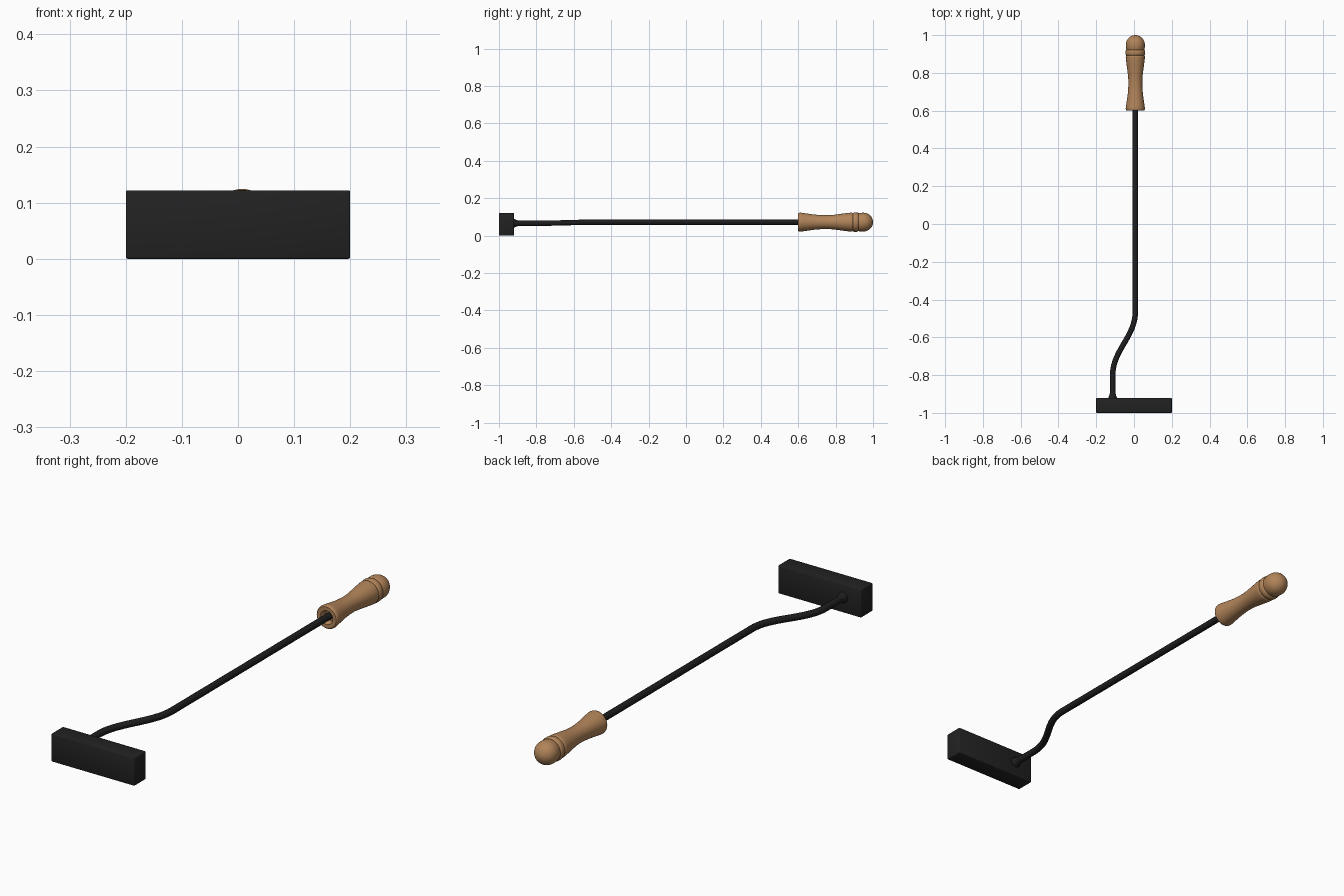
import bpy, bmesh, math
from mathutils import Vector

if "Cube" in bpy.data.objects:
    bpy.data.objects.remove(bpy.data.objects["Cube"])


def material(name, rgb):
    m = bpy.data.materials.new(name)
    m.diffuse_color = (*rgb, 1)
    m.use_nodes = True
    m.node_tree.nodes["Principled BSDF"].inputs["Base Color"].default_value = m.diffuse_color
    return m


IRON = material("black iron", (0.016, 0.016, 0.016))
ROD = material("dark rod", (0.013, 0.013, 0.014))
WOOD = material("warm wood", (0.44, 0.23, 0.10))
AXIS_X, AXIS_Z = 0.007, 0.072
SOCKET_X, SOCKET_Z = -0.113, 0.066


def add(name, bm, mat):
    bmesh.ops.recalc_face_normals(bm, faces=bm.faces)
    me = bpy.data.meshes.new(name)
    bm.to_mesh(me)
    bm.free()
    me.materials.append(mat)
    ob = bpy.data.objects.new(name, me)
    bpy.context.collection.objects.link(ob)
    return ob


def smooth(ob, angle=40):
    bpy.ops.object.select_all(action='DESELECT')
    ob.select_set(True)
    bpy.context.view_layer.objects.active = ob
    bpy.ops.object.shade_smooth_by_angle(angle=math.radians(angle))


def lathe(name, profile, cx, cz, mat, sides=40):
    """Spin (y, radius) points around a line parallel to y."""
    bm = bmesh.new()
    vs = [bm.verts.new((cx + r, y, cz)) for y, r in profile]
    edges = [bm.edges.new(p) for p in zip(vs, vs[1:])]
    bmesh.ops.spin(bm, geom=vs + edges, cent=(cx, 0, cz), axis=(0, 1, 0),
                   angle=math.tau, steps=sides, use_duplicate=False)
    bmesh.ops.remove_doubles(bm, verts=bm.verts, dist=1e-5)
    ob = add(name, bm, mat)
    smooth(ob)
    return ob


# Rectangular head block with slightly softened edges
bm = bmesh.new()
bmesh.ops.create_cube(bm, size=1)
bmesh.ops.scale(bm, vec=(0.4, 0.08, 0.122), verts=bm.verts)
bmesh.ops.translate(bm, vec=(0, -0.96, 0.061), verts=bm.verts)
bmesh.ops.bevel(bm, geom=bm.edges[:], offset=0.003, segments=2,
                profile=0.5, affect='EDGES')
smooth(add("head_block", bm, IRON), 50)

# Bent rod: straight, S-bend, straight
cu = bpy.data.curves.new("rod", 'CURVE')
cu.dimensions = '3D'
cu.bevel_depth = 0.0145
cu.bevel_resolution = 5
cu.resolution_u = 20
cu.use_fill_caps = True
sp = cu.splines.new('BEZIER')
path = [((SOCKET_X, -0.93, SOCKET_Z), 0.04), ((SOCKET_X, -0.80, SOCKET_Z), 0.13),
        ((AXIS_X, -0.465, AXIS_Z), 0.13), ((AXIS_X, 0.64, AXIS_Z), 0.3)]
sp.bezier_points.add(len(path) - 1)
for i, (bp, (co, h)) in enumerate(zip(sp.bezier_points, path)):
    bp.handle_left_type = bp.handle_right_type = 'FREE'
    bp.co = co
    before = 0.04 if i == 1 else 0.13 if i == 2 else 0.3
    bp.handle_left = Vector(co) - Vector((0, before, 0))
    bp.handle_right = Vector(co) + Vector((0, h, 0))
rod = bpy.data.objects.new("rod", cu)
bpy.context.collection.objects.link(rod)
bpy.context.view_layer.objects.active = rod
rod.select_set(True)
bpy.ops.object.convert(target='MESH')
rod = bpy.context.view_layer.objects.active
rod.data.materials.clear()
rod.data.materials.append(ROD)
smooth(rod)

# Flared weld collar where the rod meets the head
lathe("weld_collar", [(-0.925, 0), (-0.925, 0.024), (-0.918, 0.023), (-0.910, 0.019),
                      (-0.898, 0.0155), (-0.89, 0.0145), (-0.89, 0)],
      SOCKET_X, SOCKET_Z, ROD, 24)

# Turned wooden handle with a socket, waist, two grooves and a domed end
grip = [(0.625, 0), (0.625, 0.022), (0.605, 0.026), (0.6, 0.030), (0.6, 0.046),
        (0.603, 0.0495), (0.61, 0.051), (0.62, 0.050), (0.65, 0.0455),
        (0.69, 0.040), (0.73, 0.037), (0.76, 0.0368), (0.79, 0.039),
        (0.83, 0.0445), (0.865, 0.049), (0.883, 0.0508), (0.888, 0.0505),
        (0.892, 0.047), (0.896, 0.0505), (0.902, 0.0525), (0.912, 0.0525),
        (0.918, 0.0505), (0.922, 0.047), (0.926, 0.0495)]
dome = [(0.948 + 0.052 * math.sin(a), 0.0505 * math.cos(a))
        for a in (i * math.pi / 20 for i in range(11))]
dome[-1] = (1.0, 0)
lathe("wooden_handle", grip + dome, AXIS_X, AXIS_Z, WOOD)
